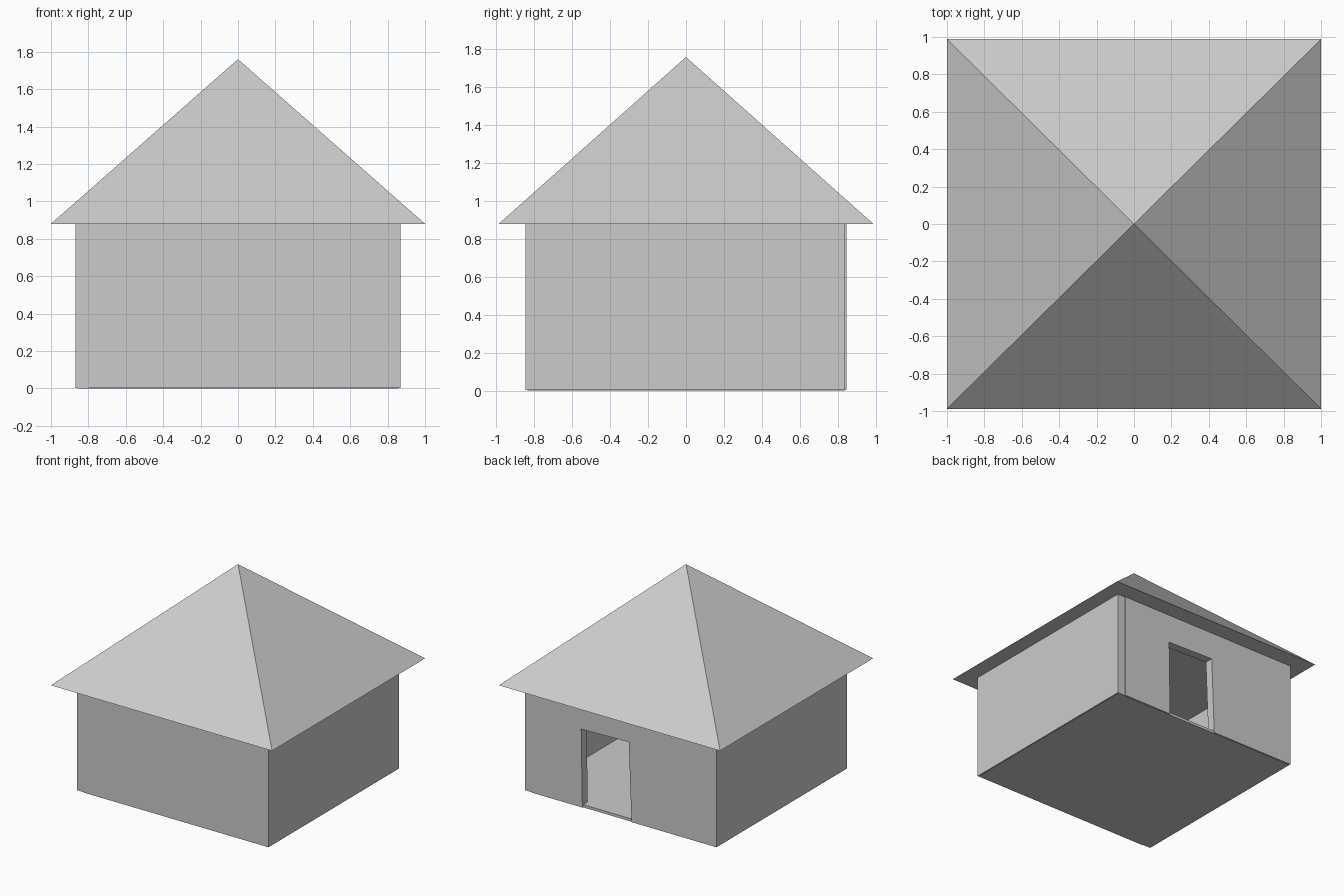
import bpy
import bmesh
from math import pi
from mathutils import Matrix, Vector

if "Cube" in bpy.data.objects:
    bpy.data.objects.remove(bpy.data.objects["Cube"])


def make_object(name, bm):
    bmesh.ops.recalc_face_normals(bm, faces=bm.faces)
    mesh = bpy.data.meshes.new(name)
    bm.to_mesh(mesh)
    bm.free()
    obj = bpy.data.objects.new(name, mesh)
    bpy.context.collection.objects.link(obj)
    return obj


def box(name, lo, hi):
    lo, hi = Vector(lo), Vector(hi)
    bm = bmesh.new()
    bmesh.ops.create_cube(bm, size=1)
    bmesh.ops.scale(bm, verts=bm.verts, vec=hi - lo)
    bmesh.ops.translate(bm, verts=bm.verts, vec=(lo + hi) / 2)
    return make_object(name, bm)


X, Y, T = 0.868, 0.846, 0.07    # half width, half depth, wall thickness
GAP = 0.006                     # small step at the wall joints
TOP = 0.88                      # eave height

# Floor slab, level with the wall feet
box("floor", (-X + 0.01, -Y + 0.01, 0), (X - 0.01, Y - 0.01, 0.022))

# Front wall and the two side walls, joined in a pinwheel
box("front_wall", (-X + T, -Y, 0.002), (X, -Y + T, TOP))
box("left_wall", (-X, -Y + GAP, 0.002), (-X + T, Y - T, TOP))
box("right_wall", (X - T, -Y + T, 0.002), (X, Y - GAP, TOP))

# Back wall: outline with a slightly crooked doorway, extruded to thickness
outline = [(-X, 0.002), (-0.10, 0.002), (-0.075, 0.65), (0.355, 0.64),
           (0.345, 0.002), (X - T, 0.002), (X - T, TOP), (-X, TOP)]
bm = bmesh.new()
face = bm.faces.new([bm.verts.new((x, Y, z)) for x, z in outline])
ext = bmesh.ops.extrude_face_region(bm, geom=[face], use_keep_orig=True)
moved = [v for v in ext["geom"] if isinstance(v, bmesh.types.BMVert)]
bmesh.ops.translate(bm, verts=moved, vec=(0, -T, 0))
make_object("back_wall", bm)

# Pyramid roof with a flat underside
bm = bmesh.new()
bmesh.ops.create_cone(bm, cap_ends=True, segments=4, radius1=2 ** 0.5,
                      radius2=0, depth=0.88,
                      matrix=Matrix.Translation((0, 0, TOP + 0.44))
                      @ Matrix.Diagonal((1, 0.988, 1, 1))
                      @ Matrix.Rotation(pi / 4, 4, "Z"))
bmesh.ops.remove_doubles(bm, verts=bm.verts, dist=0.0001)
make_object("roof", bm)
